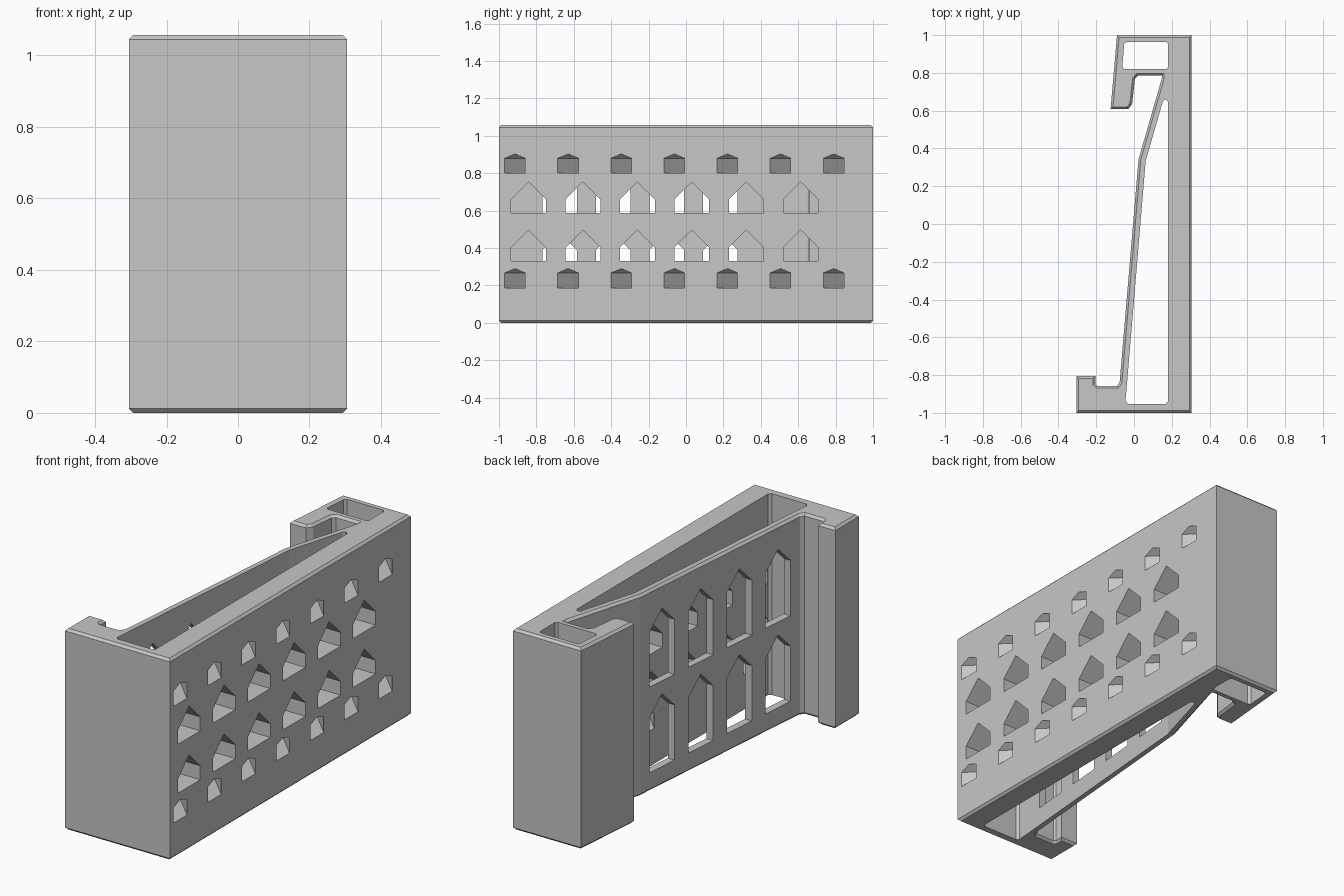
import bpy, bmesh
from mathutils import Vector

cube = bpy.data.objects.get("Cube")
if cube:
    bpy.data.objects.remove(cube, do_unlink=True)

HEIGHT = 1.057
CHAMFER = 0.012

grey = bpy.data.materials.new("plain_grey")
grey.use_nodes = True
colour = (0.57, 0.57, 0.57, 1)
grey.diffuse_color = colour
grey.node_tree.nodes["Principled BSDF"].inputs["Base Color"].default_value = colour


def add_prism(bm, points, sweep):
    """Sweep a closed 3D outline along a vector into a solid."""
    lower = [bm.verts.new(p) for p in points]
    upper = [bm.verts.new(Vector(p) + Vector(sweep)) for p in points]
    bm.faces.new(lower)
    bm.faces.new(upper)
    n = len(points)
    for i in range(n):
        j = (i + 1) % n
        bm.faces.new((lower[i], lower[j], upper[j], upper[i]))
    bmesh.ops.recalc_face_normals(bm, faces=bm.faces)


def make_object(name, bm):
    mesh = bpy.data.meshes.new(name)
    bm.to_mesh(mesh)
    bm.free()
    mesh.materials.append(grey)
    obj = bpy.data.objects.new(name, mesh)
    bpy.context.scene.collection.objects.link(obj)
    return obj


def house(x, y, z, half, shoulder, peak):
    """Upright outline with a gabled top, lying in a plane of constant x."""
    return [(x, y - half, z), (x, y + half, z), (x, y + half, z + shoulder),
            (x, y, z + peak), (x, y - half, z + shoulder)]


# Body: wall, end hooks and bent spring arm as one plan outline
outline = [(-0.305, -1), (0.305, -1), (0.305, 1), (-0.09, 1), (-0.124, 0.608),
           (-0.03, 0.608), (-0.01, 0.635), (0.005, 0.768), (0.02, 0.785),
           (0.147, 0.785), (0.147, 0.77), (0.024, 0.342), (-0.076, -0.838),
           (-0.09, -0.857), (-0.195, -0.857), (-0.205, -0.847),
           (-0.205, -0.805), (-0.305, -0.805)]
bm = bmesh.new()
add_prism(bm, [(x, y, 0) for x, y in outline], (0, 0, HEIGHT))
rims = [e for e in bm.edges if abs(e.verts[0].co.z - e.verts[1].co.z) < 0.001]
bmesh.ops.bevel(bm, geom=rims, offset=CHAMFER, offset_type='OFFSET',
                segments=1, affect='EDGES', clamp_overlap=False)
bmesh.ops.recalc_face_normals(bm, faces=bm.faces)
body = make_object("clip_holder_body", bm)

# Vertical cavities behind the wall and in the hook
long_cavity = [(-0.045, -0.938), (-0.032, -0.952), (0.168, -0.952), (0.181, -0.938),
               (0.181, 0.645), (0.175, 0.657), (0.163, 0.66), (0.153, 0.65),
               (0.062, 0.335)]
hook_cavity = [(-0.062, 0.832), (-0.05, 0.82), (0.17, 0.82), (0.181, 0.83),
               (0.181, 0.952), (0.17, 0.963), (-0.04, 0.963), (-0.052, 0.952)]
bm = bmesh.new()
for plan in (long_cavity, hook_cavity):
    add_prism(bm, [(x, y, -0.1) for x, y in plan], (0, 0, HEIGHT + 0.2))
cutters = [make_object("cavity_cutter", bm)]

# Large gabled openings in the wall
bm = bmesh.new()
for z in (0.33, 0.587):
    for i in range(6):
        add_prism(bm, house(0.4, -0.842 + 0.291 * i, z, 0.093, 0.073, 0.166),
                  (-0.23, 0, 0))
cutters.append(make_object("wall_opening_cutter", bm))

# Small slanted slots, running diagonally through the wall
bm = bmesh.new()
for z in (0.187, 0.80):
    for i in range(7):
        y = -0.915 + 0.284 * i
        add_prism(bm, house(0.335, y - 0.03, z, 0.055, 0.08, 0.103),
                  (-0.165, 0.165, 0))
cutters.append(make_object("slanted_slot_cutter", bm))

# Tall gabled windows in the spring arm
bm = bmesh.new()
for z in (0.10, 0.55):
    for i in range(4):
        add_prism(bm, house(-0.25, -0.676 + 0.2865 * i, z, 0.092, 0.29, 0.382),
                  (0.4, 0, 0))
cutters.append(make_object("arm_window_cutter", bm))

# Cut everything out of the body
bpy.context.view_layer.objects.active = body
for cutter in cutters:
    cutter.hide_render = True
    mod = body.modifiers.new(cutter.name, 'BOOLEAN')
    mod.operation = 'DIFFERENCE'
    mod.solver = 'EXACT'
    mod.object = cutter
    bpy.ops.object.modifier_apply(modifier=mod.name)
    bpy.data.objects.remove(cutter, do_unlink=True)
